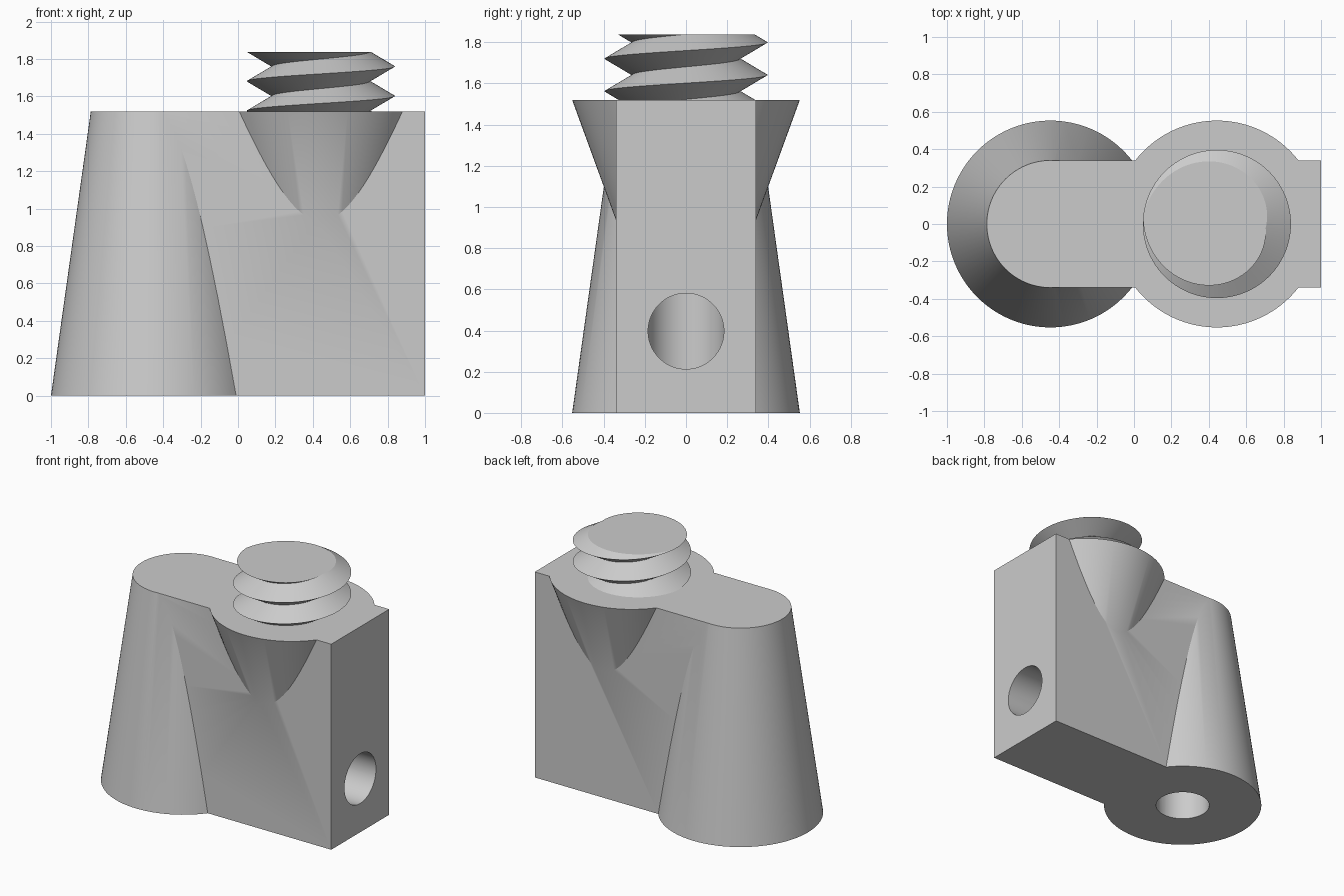
import bpy, bmesh, math
from mathutils import Matrix, Vector

if "Cube" in bpy.data.objects:
    bpy.data.objects.remove(bpy.data.objects["Cube"])

H = 1.52                 # body height
XL, XR = -0.447, 0.443   # axes of the two cones
SEG = 96

grey = bpy.data.materials.new("plain grey")
grey.diffuse_color = (0.6, 0.6, 0.6, 1)
grey.use_nodes = True
grey.node_tree.nodes["Principled BSDF"].inputs["Base Color"].default_value = grey.diffuse_color


def to_object(name, bm):
    bmesh.ops.recalc_face_normals(bm, faces=bm.faces)
    mesh = bpy.data.meshes.new(name)
    bm.to_mesh(mesh)
    bm.free()
    mesh.materials.append(grey)
    obj = bpy.data.objects.new(name, mesh)
    bpy.context.collection.objects.link(obj)
    return obj


def cone(name, r1, r2, start, length, along_x=False):
    bm = bmesh.new()
    m = Matrix.Translation((0, 0, length / 2))
    if along_x:
        m = Matrix.Rotation(math.pi / 2, 4, 'Y') @ m
    bmesh.ops.create_cone(bm, cap_ends=True, segments=SEG, radius1=r1, radius2=r2,
                          depth=length, matrix=Matrix.Translation(start) @ m)
    return to_object(name, bm)


def boolean(target, tool, operation):
    tool.hide_render = True
    mod = target.modifiers.new("bool", 'BOOLEAN')
    mod.operation, mod.object, mod.solver = operation, tool, 'EXACT'
    bpy.context.view_layer.objects.active = target
    bpy.ops.object.modifier_apply(modifier=mod.name)
    bpy.data.objects.remove(tool)


def smooth(obj):
    bpy.ops.object.select_all(action='DESELECT')
    obj.select_set(True)
    bpy.context.view_layer.objects.active = obj
    bpy.ops.object.shade_smooth_by_angle(angle=math.radians(25))


# Body: straight block joined to a tapered post and a flared collar
bm = bmesh.new()
bmesh.ops.create_cube(bm, size=1, matrix=Matrix.Translation(((1 + XL) / 2, 0, H / 2))
                      @ Matrix.Diagonal((1 - XL, 0.678, H, 1)))
body = to_object("body", bm)
boolean(body, cone("post", 0.553, 0.34, (XL, 0, 0), H), 'UNION')
boolean(body, cone("collar", 0.035, 0.553, (XR, 0, 0.1), H - 0.1), 'UNION')

# Elbow channel: vertical bore under the post meeting a side bore
boolean(body, cone("vertical_bore", 0.187, 0.187, (XL, 0, -0.1), 0.72), 'DIFFERENCE')
boolean(body, cone("side_bore", 0.184, 0.184, (XL, 0, 0.397), 1.6, True), 'DIFFERENCE')
smooth(body)

# Screw thread: crest and root helices skinned together, then cut flat at both ends
PITCH, CREST, ROOT, TOP = 0.158, 0.396, 0.262, 1.837
bm = bmesh.new()
crest, root = [], []
for i in range(SEG * 6 + 1):
    a = 2 * math.pi * i / SEG
    z = 1.76 + PITCH * (i / SEG - 4)
    for row, r, dz in ((crest, CREST, 0), (root, ROOT, PITCH / 2)):
        row.append(bm.verts.new((XR + r * math.cos(a), r * math.sin(a), z + dz)))
for i in range(SEG * 6):
    bm.faces.new((crest[i], crest[i + 1], root[i + 1], root[i]))
    j = i + SEG
    if j < SEG * 6:
        bm.faces.new((root[i], root[i + 1], crest[j + 1], crest[j]))
for z, n in ((H - 0.01, -1), (TOP, 1)):
    cut = bmesh.ops.bisect_plane(bm, geom=bm.verts[:] + bm.edges[:] + bm.faces[:],
                                 plane_co=Vector((0, 0, z)), plane_no=Vector((0, 0, n)),
                                 clear_outer=True)
    rim = [e for e in cut["geom_cut"] if isinstance(e, bmesh.types.BMEdge)]
    bmesh.ops.edgeloop_fill(bm, edges=rim)
smooth(to_object("screw_thread", bm))
